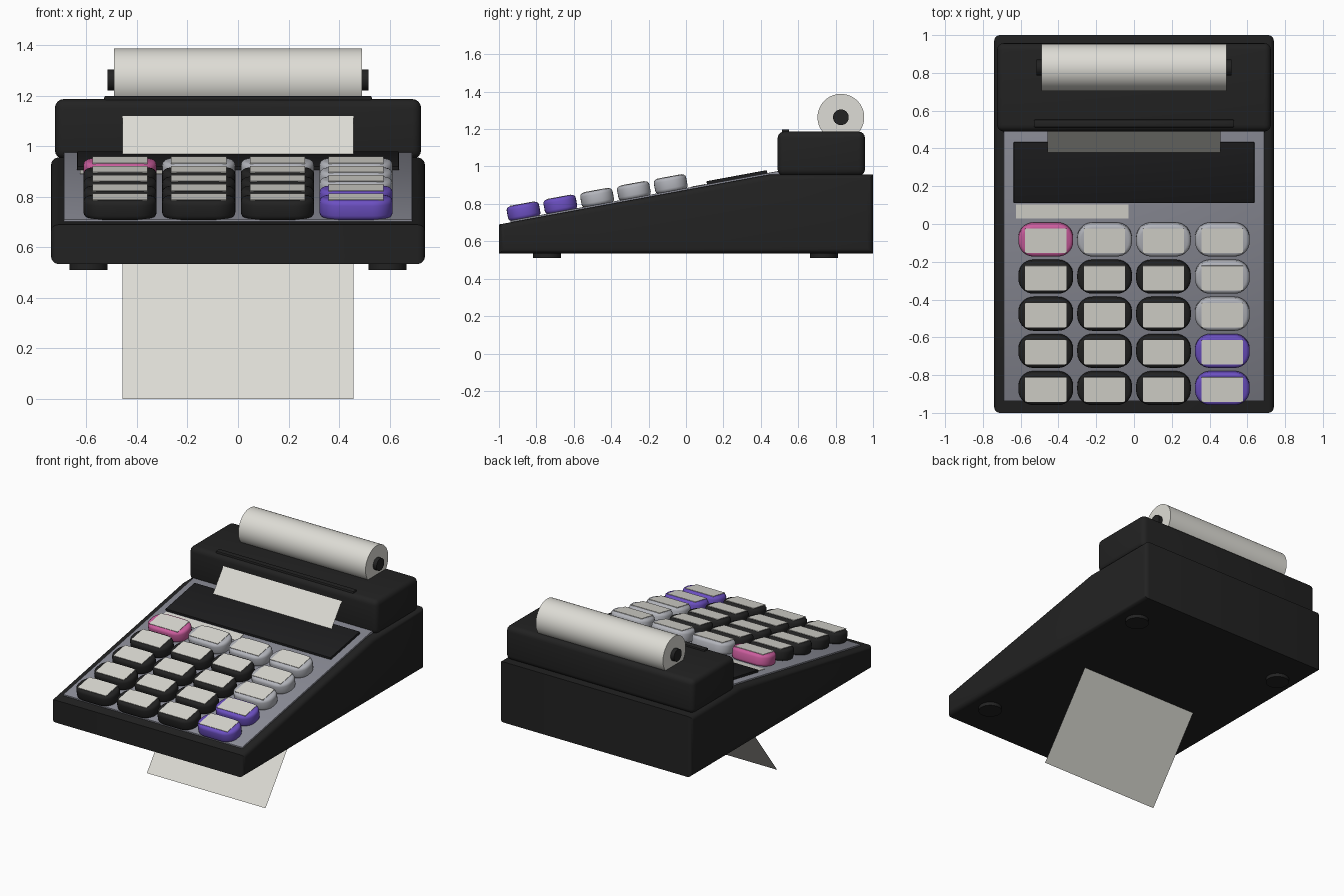
import bpy, bmesh, math
from mathutils import Matrix, Vector

if "Cube" in bpy.data.objects:
    bpy.data.objects.remove(bpy.data.objects["Cube"])


def mat(name, r, g, b):
    m = bpy.data.materials.new(name)
    m.diffuse_color = (r, g, b, 1)
    m.use_nodes = True
    m.node_tree.nodes["Principled BSDF"].inputs["Base Color"].default_value = m.diffuse_color
    return m


BLACK = mat("case_black", 0.016, 0.016, 0.016)
SCREEN = mat("screen_black", 0.012, 0.012, 0.013)
PANEL = mat("panel_gray", 0.26, 0.265, 0.31)
SILVER = mat("key_silver", 0.45, 0.46, 0.50)
PURPLE = mat("key_purple", 0.15, 0.08, 0.54)
PINK = mat("key_pink", 0.60, 0.11, 0.34)
PAPER = mat("paper_white", 0.73, 0.72, 0.67)

# Sloped keyboard frame: local z is the slope normal
TILT = math.atan(0.1845)
SLOPE = Matrix.Translation((0, 0, 0.8745)) @ Matrix.Rotation(TILT, 4, 'X')


def finish(name, bm, material, matrix=None, smooth=True):
    bmesh.ops.recalc_face_normals(bm, faces=bm.faces)
    me = bpy.data.meshes.new(name)
    bm.to_mesh(me)
    bm.free()
    ob = bpy.data.objects.new(name, me)
    bpy.context.collection.objects.link(ob)
    me.materials.append(material)
    if matrix:
        ob.matrix_world = matrix
    if smooth:
        bpy.ops.object.select_all(action='DESELECT')
        ob.select_set(True)
        bpy.context.view_layer.objects.active = ob
        bpy.ops.object.shade_smooth_by_angle(angle=math.radians(35))
    return ob


def bevel(bm, edges, offset, segments):
    bmesh.ops.bevel(bm, geom=edges, offset=offset, segments=segments,
                    profile=0.5, affect='EDGES', clamp_overlap=True)


def box(name, lo, hi, material, matrix=None, edge=0.0, corner=0.0, segments=3):
    """Box from lo to hi; corner rounds the plan, edge rounds the rims."""
    bm = bmesh.new()
    bmesh.ops.create_cube(bm, size=1)
    lo, hi = Vector(lo), Vector(hi)
    for v in bm.verts:
        v.co = Vector([(lo[i] + hi[i]) / 2 + v.co[i] * (hi[i] - lo[i]) for i in range(3)])
    if corner:
        vertical = [e for e in bm.edges if abs(e.verts[0].co.z - e.verts[1].co.z) > 1e-4]
        bevel(bm, vertical, corner, 7)
        rims = [e for e in bm.edges if abs(e.verts[0].co.z - e.verts[1].co.z) < 1e-4]
        bevel(bm, rims, edge, segments)
    elif edge:
        bevel(bm, bm.edges[:], edge, segments)
    return finish(name, bm, material, matrix, bool(edge))


def cylinder(name, radius, depth, centre, material, axis='Z', sides=48):
    bm = bmesh.new()
    bmesh.ops.create_cone(bm, cap_ends=True, segments=sides, radius1=radius,
                          radius2=radius, depth=depth)
    m = Matrix.Translation(centre)
    if axis == 'X':
        m = m @ Matrix.Rotation(math.pi / 2, 4, 'Y')
    return finish(name, bm, material, m)


# Wedge case: side profile extruded across, rounded along both side outlines
profile = [(-1, 0.534), (1, 0.534), (1, 0.956), (0.442, 0.956), (-1, 0.69)]
bm = bmesh.new()
side = bm.faces.new([bm.verts.new((-0.74, y, z)) for y, z in profile])
ext = bmesh.ops.extrude_face_region(bm, geom=[side])
for v in ext['geom']:
    if isinstance(v, bmesh.types.BMVert):
        v.co.x = 0.74
outline = [e for e in bm.edges if abs(e.verts[0].co.x - e.verts[1].co.x) < 1e-4]
bevel(bm, outline, 0.03, 4)
finish("case", bm, BLACK)

# Printer housing and tear bar
box("printer_housing", (-0.725, 0.49, 0.95), (0.725, 0.957, 1.187), BLACK, edge=0.035, segments=4)
box("tear_bar", (-0.53, 0.512, 1.17), (0.53, 0.552, 1.199), BLACK, edge=0.006, segments=2)

# Paper roll on its spindle
cylinder("paper_roll", 0.125, 0.98, (0, 0.828, 1.263), PAPER, 'X', 64)
cylinder("roll_spindle", 0.042, 1.034, (0, 0.828, 1.263), BLACK, 'X', 32)

# Slanted paper sheet
bm = bmesh.new()
bm.faces.new([bm.verts.new(p) for p in
              ((-0.457, -0.35, 0), (0.457, -0.35, 0), (0.457, 0.497, 1.13), (-0.457, 0.497, 1.13))])
finish("paper_sheet", bm, PAPER, smooth=False)

# Key panel, display and name plate
box("key_panel", (-0.69, -0.953, -0.02), (0.69, 0.51, 0.010), PANEL, SLOPE, 0.004, segments=2)
box("display", (-0.637, 0.116, 0.0), (0.637, 0.444, 0.026), SCREEN, SLOPE, 0.005, segments=2)
box("name_plate", (-0.625, 0.032, 0.009), (-0.03, 0.107, 0.0125), PAPER, SLOPE)

# Keys with printed caps
for row in range(5):
    for col in range(4):
        x, u = -0.467 + 0.3115 * col, -0.075 - 0.2 * row
        if row == 0 and col == 0:
            colour = PINK
        elif col == 3 and row >= 3:
            colour = PURPLE
        elif row == 0 or col == 3:
            colour = SILVER
        else:
            colour = BLACK
        tag = f"_{row + 1}_{col + 1}"
        box("key" + tag, (x - 0.145, u - 0.088, 0.005), (x + 0.145, u + 0.088, 0.085),
            colour, SLOPE, 0.02, 0.08)
        box("key_cap" + tag, (x - 0.109, u - 0.066, 0.083), (x + 0.109, u + 0.066, 0.0875),
            PAPER, SLOPE)

# Rubber feet
for sx in (-1, 1):
    for y in (-0.742, 0.737):
        cylinder("foot", 0.075, 0.04, (sx * 0.592, y, 0.53), BLACK, sides=32)
